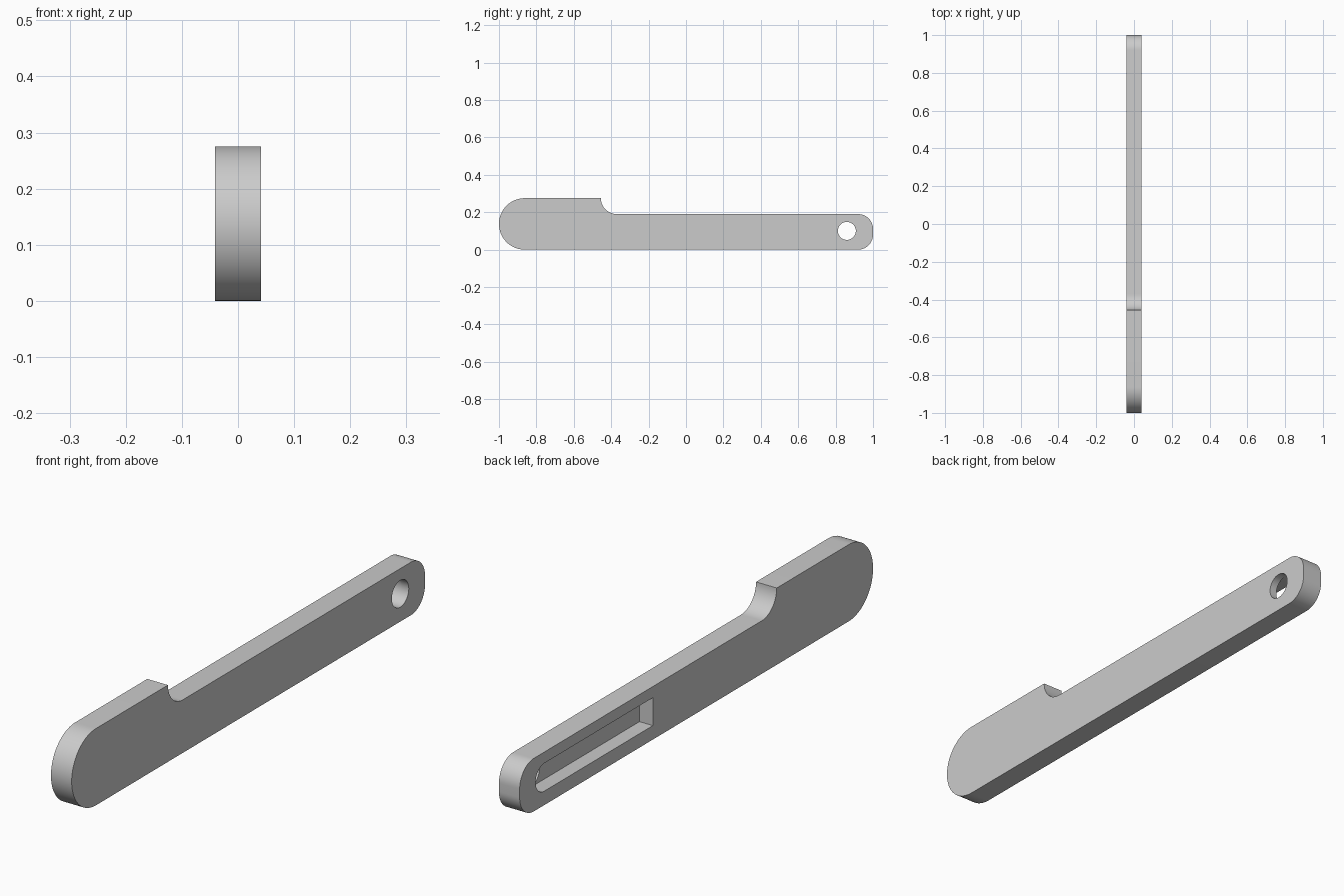
import bpy, bmesh
from math import cos, sin, radians

cube = bpy.data.objects.get("Cube")
if cube:
    bpy.data.objects.remove(cube, do_unlink=True)

HALF = 0.041            # half thickness of the bar
HEAD, SHANK = 0.275, 0.19   # heights of the wide and narrow ends

grey = bpy.data.materials.new("light_grey")
grey.use_nodes = True
colour = (0.6, 0.6, 0.6, 1)
grey.diffuse_color = colour
grey.node_tree.nodes["Principled BSDF"].inputs["Base Color"].default_value = colour


def arc(y, z, r, start, end, steps=16):
    """Points of an arc in the side plane, angles in degrees."""
    angles = [radians(start + (end - start) * i / steps) for i in range(steps + 1)]
    return [(y + r * cos(a), z + r * sin(a)) for a in angles]


def extrude_profile(name, points, x0, x1):
    """Solid made from a side outline, running from x0 to x1."""
    bm = bmesh.new()
    face = bm.faces.new([bm.verts.new((x0, y, z)) for y, z in points])
    new = bmesh.ops.extrude_face_region(bm, geom=[face])["geom"]
    moved = [v for v in new if isinstance(v, bmesh.types.BMVert)]
    bmesh.ops.translate(bm, verts=moved, vec=(x1 - x0, 0, 0))
    bmesh.ops.recalc_face_normals(bm, faces=bm.faces)
    mesh = bpy.data.meshes.new(name)
    bm.to_mesh(mesh)
    bm.free()
    mesh.materials.append(grey)
    obj = bpy.data.objects.new(name, mesh)
    bpy.context.collection.objects.link(obj)
    return obj


def cut(target, cutter):
    """Subtract the cutter for good, then remove it."""
    cutter.hide_render = True
    mod = target.modifiers.new("cut", "BOOLEAN")
    mod.operation, mod.solver, mod.object = "DIFFERENCE", "EXACT", cutter
    bpy.context.view_layer.objects.active = target
    bpy.ops.object.modifier_apply(modifier=mod.name)
    bpy.data.objects.remove(cutter, do_unlink=True)


# Bar outline: round head, concave step, narrow shank with rounded corners
head_r, step_r, end_r = HEAD / 2, 0.085, 0.08
outline = (
    arc(head_r - 1, head_r, head_r, 270, 90, 40)
    + arc(-0.37, HEAD, step_r, 180, 270)
    + arc(1 - end_r, SHANK - end_r, end_r, 90, 0)
    + arc(1 - end_r, end_r, end_r, 0, -90)
)
bar = extrude_profile("handle_bar", outline, -HALF, HALF)

# Blind slot in the -x face, round at the rear and square at the front
slot_y, slot_z, slot_r = 0.86, 0.1, 0.05
slot = arc(slot_y, slot_z, slot_r, -90, 90, 24)
slot += [(0.246, slot_z + slot_r), (0.246, slot_z - slot_r)]
cut(bar, extrude_profile("slot_cutter", slot, -HALF - 0.02, 0.012))

# Hole through the floor of the slot
hole = arc(slot_y, slot_z, 0.048, 0, 360, 48)[:-1]
cut(bar, extrude_profile("hole_cutter", hole, -HALF - 0.03, HALF + 0.02))

bpy.ops.object.select_all(action="DESELECT")
bar.select_set(True)
bpy.context.view_layer.objects.active = bar
bpy.ops.object.shade_smooth_by_angle(angle=radians(30))
